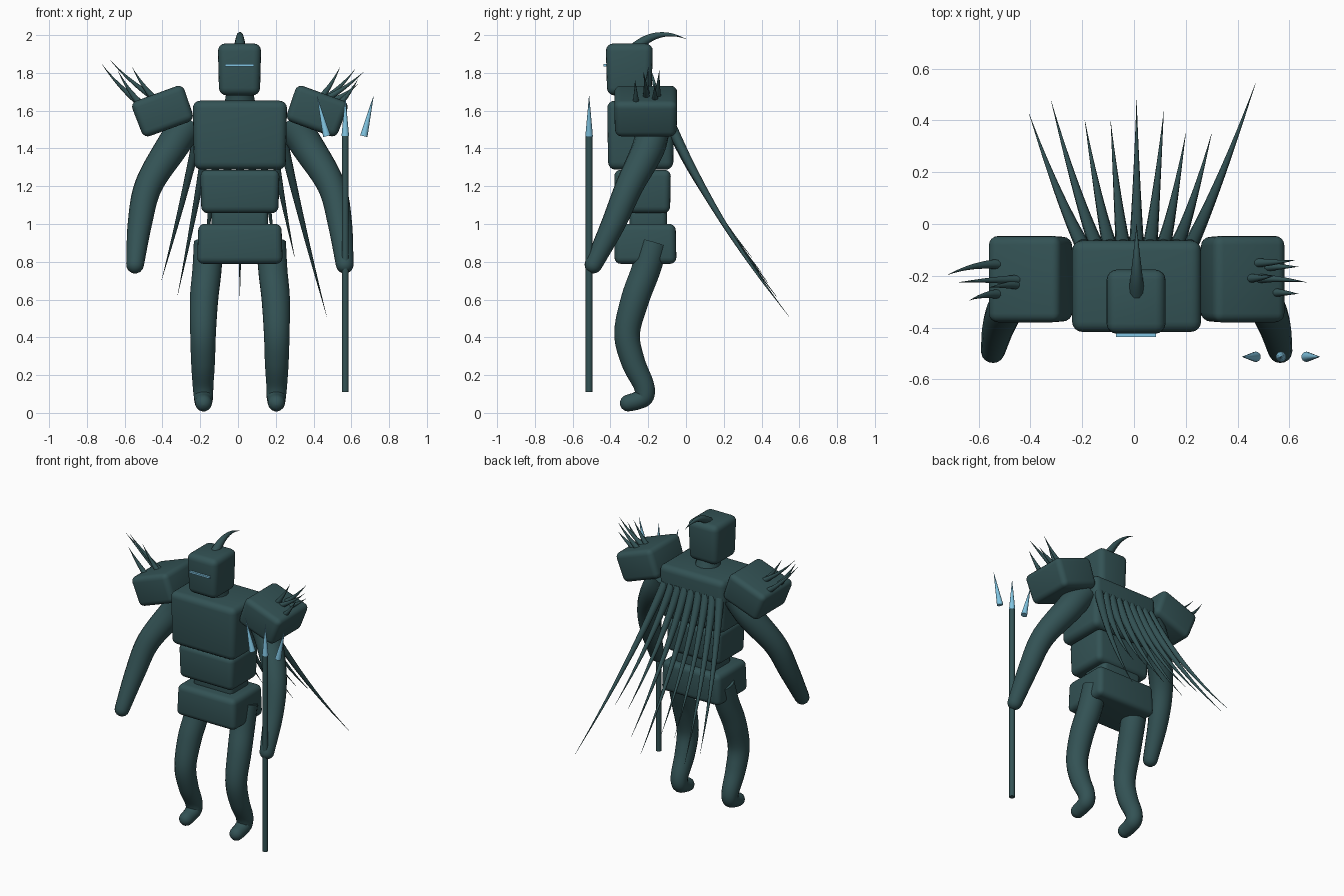
import bpy, bmesh, math
from mathutils import Vector, Matrix, Quaternion

cube = bpy.data.objects.get("Cube")
if cube:
    bpy.data.objects.remove(cube, do_unlink=True)

CX = 0.01  # mirror line of the body


def material(name, rgb):
    m = bpy.data.materials.new(name)
    m.use_nodes = True
    col = (*rgb, 1.0)
    m.diffuse_color = col
    m.node_tree.nodes["Principled BSDF"].inputs["Base Color"].default_value = col
    return m


TEAL = material("dark teal", (0.033, 0.085, 0.09))
BLUE = material("pale blue", (0.22, 0.56, 0.76))


def finish(bm, name, mat, angle=40):
    bmesh.ops.recalc_face_normals(bm, faces=bm.faces)
    me = bpy.data.meshes.new(name)
    bm.to_mesh(me)
    bm.free()
    me.materials.append(mat)
    ob = bpy.data.objects.new(name, me)
    bpy.context.collection.objects.link(ob)
    bpy.ops.object.select_all(action='DESELECT')
    ob.select_set(True)
    bpy.context.view_layer.objects.active = ob
    bpy.ops.object.shade_smooth_by_angle(angle=math.radians(angle))
    return ob


def box(name, centre, size, bevel=0.035, taper=1.0, tilt=0.0, mat=TEAL):
    """Rounded block; taper scales the lower face, tilt turns it about y."""
    bm = bmesh.new()
    bmesh.ops.create_cube(bm, size=1)
    for v in bm.verts:
        if v.co.z < 0:
            v.co.x *= taper
            v.co.y *= taper
        v.co = Vector(a * b for a, b in zip(v.co, size))
    if bevel:
        bmesh.ops.bevel(bm, geom=bm.edges[:], offset=bevel, segments=4,
                        profile=0.5, affect='EDGES')
    bm.transform(Matrix.Translation(centre) @ Matrix.Rotation(tilt, 4, 'Y'))
    return finish(bm, name, mat)


def smooth_path(points, steps):
    """Catmull-Rom samples through (x, y, z, radius) points."""
    p = [Vector(q) for q in points]
    p = [2 * p[0] - p[1]] + p + [2 * p[-1] - p[-2]]
    out = []
    for i in range(1, len(p) - 2):
        a, b, c, d = p[i - 1:i + 3]
        for k in range(steps):
            t = k / steps
            out.append(0.5 * (2 * b + (c - a) * t + (2 * a - 5 * b + 4 * c - d) * t * t
                              + (3 * b - a - 3 * c + d) * t ** 3))
    return out + [p[-2]]


def tube(name, points, sides=16, steps=6, round_end=True, mat=TEAL):
    """Round loft along a path, with an optional domed far end."""
    path = smooth_path(points, steps)
    rings = [(q.xyz, max(q.w, 0.0006)) for q in path]
    tangents = [(rings[min(i + 1, len(rings) - 1)][0] - rings[max(i - 1, 0)][0]).normalized()
                for i in range(len(rings))]
    if round_end:
        end, r = rings[-1]
        for k in range(1, 5):
            a = k * math.pi / 8.3
            rings.append((end + tangents[-1] * r * math.sin(a), r * math.cos(a)))
        tangents += [tangents[-1]] * 4
    bm = bmesh.new()
    turn = tangents[0].to_track_quat('Z', 'Y')
    prev, last = tangents[0], None
    for (pos, r), tan in zip(rings, tangents):
        turn = prev.rotation_difference(tan) @ turn
        prev = tan
        ring = []
        for k in range(sides):
            a = math.tau * k / sides
            ring.append(bm.verts.new(pos + turn @ Vector((r * math.cos(a), r * math.sin(a), 0))))
        if last:
            for k in range(sides):
                j = (k + 1) % sides
                bm.faces.new((last[k], last[j], ring[j], ring[k]))
        else:
            bm.faces.new(ring[::-1])
        last = ring
    bm.faces.new(last)
    return finish(bm, name, mat, 50)


def spike(name, base, bend, tip, radius, mat=TEAL):
    """Curved thorn from base to tip, pulled toward bend."""
    a, b, c = Vector(base), Vector(bend), Vector(tip)
    pts = []
    for k in range(7):
        t = k / 6
        q = a * (1 - t) ** 2 + b * 2 * t * (1 - t) + c * t * t
        pts.append((*q, radius * (1 - t)))
    return tube(name, pts, sides=10, steps=2, round_end=False, mat=mat)


# Torso blocks and head
box("head", (0.008, -0.3, 1.818), (0.23, 0.25, 0.275), 0.04, 0.94)
box("chest", (CX, -0.24, 1.47), (0.5, 0.355, 0.365), 0.04, 0.97)
box("abdomen", (CX, -0.23, 1.172), (0.42, 0.3, 0.23), 0.035, 0.97)
box("waist", (CX, -0.2, 1.03), (0.3, 0.2, 0.14), 0.03)
box("pelvis", (CX, -0.215, 0.895), (0.44, 0.32, 0.212), 0.035, 1.03)
tube("neck", [(CX, -0.25, 1.6, 0.095), (CX, -0.26, 1.66, 0.078), (CX, -0.28, 1.72, 0.07)])
box("visor_slit", (0.008, -0.426, 1.84), (0.155, 0.02, 0.012), 0, mat=BLUE)
spike("head_horn", (CX, -0.27, 1.93), (CX, -0.15, 2.045), (CX, 0.0, 1.98), 0.032)

# Limbs and shoulder pads, as (sideways, y, z, radius)
ARM = [(0.27, -0.17, 1.54, 0.09), (0.365, -0.2, 1.4, 0.087), (0.485, -0.3, 1.2, 0.074),
       (0.53, -0.385, 1.0, 0.064), (0.555, -0.49, 0.785, 0.047)]
LEG = [(0.165, -0.17, 0.9, 0.08), (0.175, -0.215, 0.75, 0.078), (0.19, -0.27, 0.6, 0.076),
       (0.195, -0.312, 0.42, 0.069), (0.195, -0.28, 0.27, 0.064), (0.195, -0.225, 0.15, 0.056),
       (0.193, -0.22, 0.09, 0.052), (0.193, -0.255, 0.066, 0.048), (0.193, -0.305, 0.052, 0.045)]
for side, s in (("left", 1), ("right", -1)):
    for part, pts in (("arm", ARM), ("leg", LEG)):
        tube(f"{side}_{part}", [(CX + s * x, y, z, r) for x, y, z, r in pts])
    box(f"{side}_shoulder_pad", (CX + s * 0.408, -0.213, 1.597), (0.295, 0.335, 0.2),
        0.035, 0.97, s * math.radians(20))

# Thorns on the shoulder pads: base and tip
THORNS = {
    "left": [((0.46, -0.15, 1.66), (0.62, -0.14, 1.82)), ((0.46, -0.21, 1.66), (0.665, -0.225, 1.805)),
             ((0.53, -0.265, 1.63), (0.635, -0.27, 1.765)), ((0.5, -0.165, 1.65), (0.635, -0.165, 1.74)),
             ((0.44, -0.21, 1.67), (0.54, -0.2, 1.83))],
    "right": [((-0.52, -0.155, 1.64), (-0.72, -0.197, 1.845)), ((-0.43, -0.215, 1.66), (-0.675, -0.225, 1.865)),
              ((-0.52, -0.27, 1.64), (-0.635, -0.295, 1.81)), ((-0.44, -0.235, 1.66), (-0.56, -0.245, 1.83))],
}
for side, thorns in THORNS.items():
    for i, (base, tip) in enumerate(thorns):
        bend = (base[0] * 0.45 + tip[0] * 0.55, base[1], base[2] * 0.6 + tip[2] * 0.4)
        spike(f"{side}_shoulder_thorn_{i + 1}", base, bend, tip, 0.02)

# Fan of long quills down the back: tip x and y
QUILLS = [(-0.405, 0.425), (-0.32, 0.475), (-0.19, 0.4), (-0.09, 0.395), (CX, 0.48),
          (0.115, 0.435), (0.2, 0.35), (0.3, 0.35), (0.47, 0.545)]
for i, (x, y) in enumerate(QUILLS):
    base = Vector((CX + (i - 4) * 0.052, -0.085, 1.53))
    tip = Vector((x, y, 0.51 + (0.545 - y) * 1.6))
    bend = base.lerp(tip, 0.45) + Vector((0, -0.05, -0.05))
    spike(f"back_quill_{i + 1}", base, bend, tip, 0.029)

# Trident: shaft and three separate points
TX, TY = 0.568, -0.513
tube("trident_shaft", [(TX, TY, 0.11, 0.018), (TX, TY, 1.47, 0.018)], steps=1, round_end=False)
for name, off, lean in (("middle", 0, 0), ("left", 0.098, 0.052), ("right", -0.098, -0.052)):
    tube(f"trident_{name}_point", [(TX + off, TY, 1.465, 0.02), (TX + off + lean, TY, 1.68, 0)],
         steps=1, round_end=False, mat=BLUE)
